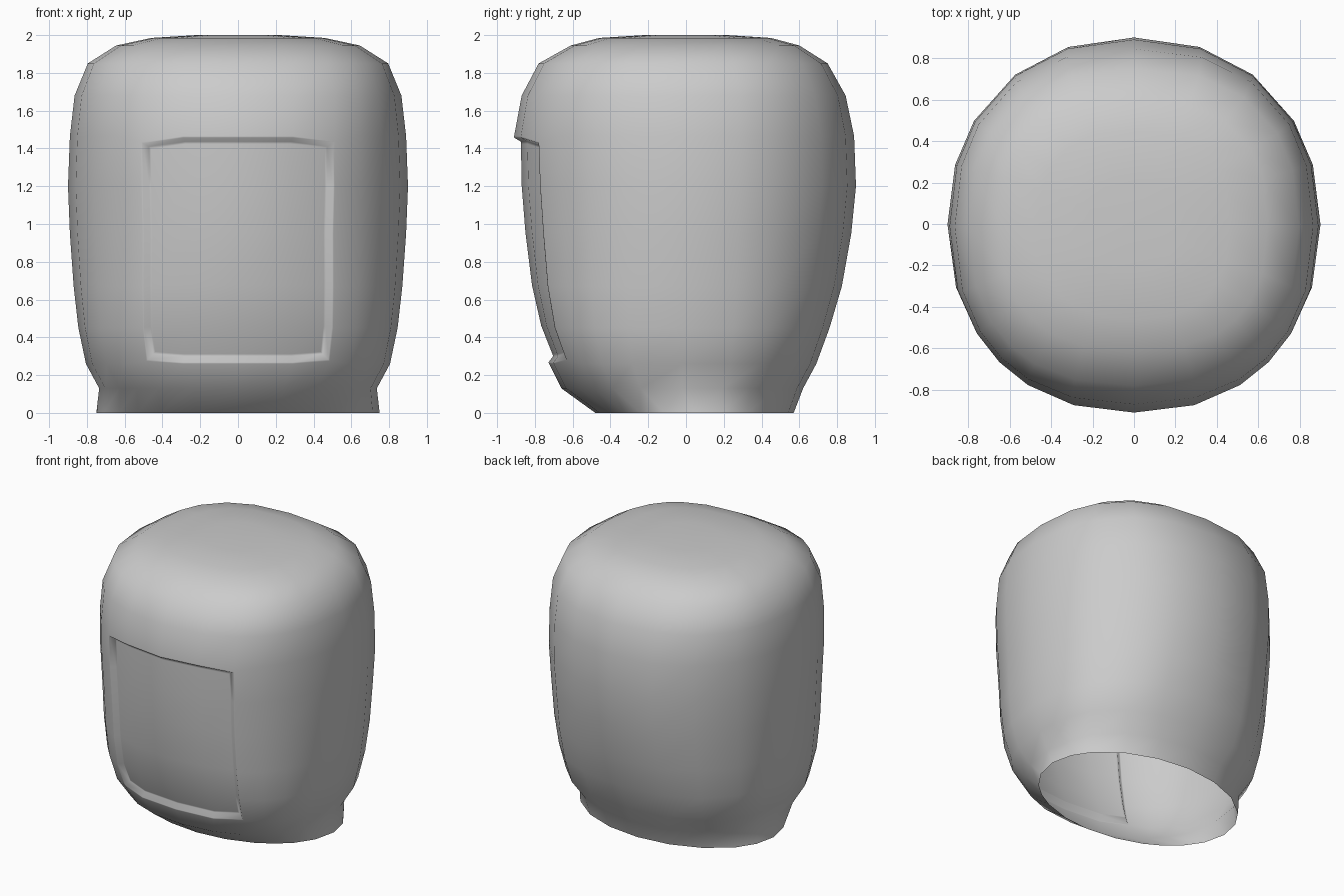
import bpy, bmesh
from math import sin, cos, radians

if "Cube" in bpy.data.objects:
    bpy.data.objects.remove(bpy.data.objects["Cube"], do_unlink=True)

grey = bpy.data.materials.new("plain grey")
grey.use_nodes = True
grey.diffuse_color = (0.6, 0.6, 0.6, 1)
grey.node_tree.nodes["Principled BSDF"].inputs["Base Color"].default_value = (0.6, 0.6, 0.6, 1)

# Shell rings: height, half width, front y, back y, squareness
RINGS = [
    (0.00, 0.75, -0.48, 0.57, 2.0), (0.13, 0.735, -0.66, 0.62, 2.2),
    (0.26, 0.805, -0.725, 0.69, 2.4), (0.45, 0.845, -0.80, 0.76, 2.35),
    (0.67, 0.87, -0.85, 0.825, 2.25), (0.95, 0.89, -0.885, 0.875, 2.15),
    (1.20, 0.90, -0.905, 0.90, 2.15), (1.465, 0.89, -0.91, 0.89, 2.2),
    (1.68, 0.865, -0.87, 0.845, 2.3), (1.85, 0.795, -0.78, 0.75, 2.4),
    (1.945, 0.645, -0.61, 0.60, 2.5), (1.985, 0.46, -0.46, 0.45, 2.5),
    (2.00, 0.22, -0.22, 0.22, 2.3),
]
# Column angles measured from the front, mirrored to the other side
HALF = [0, 17, 33, 45, 57, 72, 90, 107, 122, 142, 161, 180]
ANGLES = HALF + [360 - a for a in reversed(HALF[1:-1])]
N = len(ANGLES)
LOW, HIGH, SIDE = 2, 7, 2   # window rows and half width in columns


def rounded(v, p):
    return (1 if v >= 0 else -1) * abs(v) ** (2 / p)


bm = bmesh.new()
grid = []
for z, rx, front, back, p in RINGS:
    mid, ry = (front + back) / 2, (back - front) / 2
    grid.append([bm.verts.new((rx * rounded(sin(radians(a)), p),
                               mid - ry * rounded(cos(radians(a)), p), z)) for a in ANGLES])

# Shell faces, remembering those in the window
window = []
for r in range(len(grid) - 1):
    for c in range(N):
        d = (c + 1) % N
        f = bm.faces.new((grid[r][c], grid[r][d], grid[r + 1][d], grid[r + 1][c]))
        if LOW <= r < HIGH and (c < SIDE or c >= N - SIDE):
            window.append(f)
crown = bm.verts.new((0, 0, 2))
for c in range(N):
    bm.faces.new((grid[-1][c], grid[-1][(c + 1) % N], crown))

# Softened window corners
for c in (SIDE, N - SIDE):
    grid[HIGH][c].co.z -= 0.03
    grid[LOW][c].co.z += 0.015

# Recessed window panel with a narrow sloping rim
bm.normal_update()
for width, depth in ((0.008, 0), (0.022, -0.035), (0.012, 0)):
    bmesh.ops.inset_region(bm, faces=window, thickness=width, depth=depth,
                           use_even_offset=True, use_boundary=True)
    bm.normal_update()

mesh = bpy.data.meshes.new("helmet_shell")
bm.to_mesh(mesh)
bm.free()
mesh.materials.append(grey)
mesh.shade_smooth()
shell = bpy.data.objects.new("helmet_shell", mesh)
bpy.context.collection.objects.link(shell)
